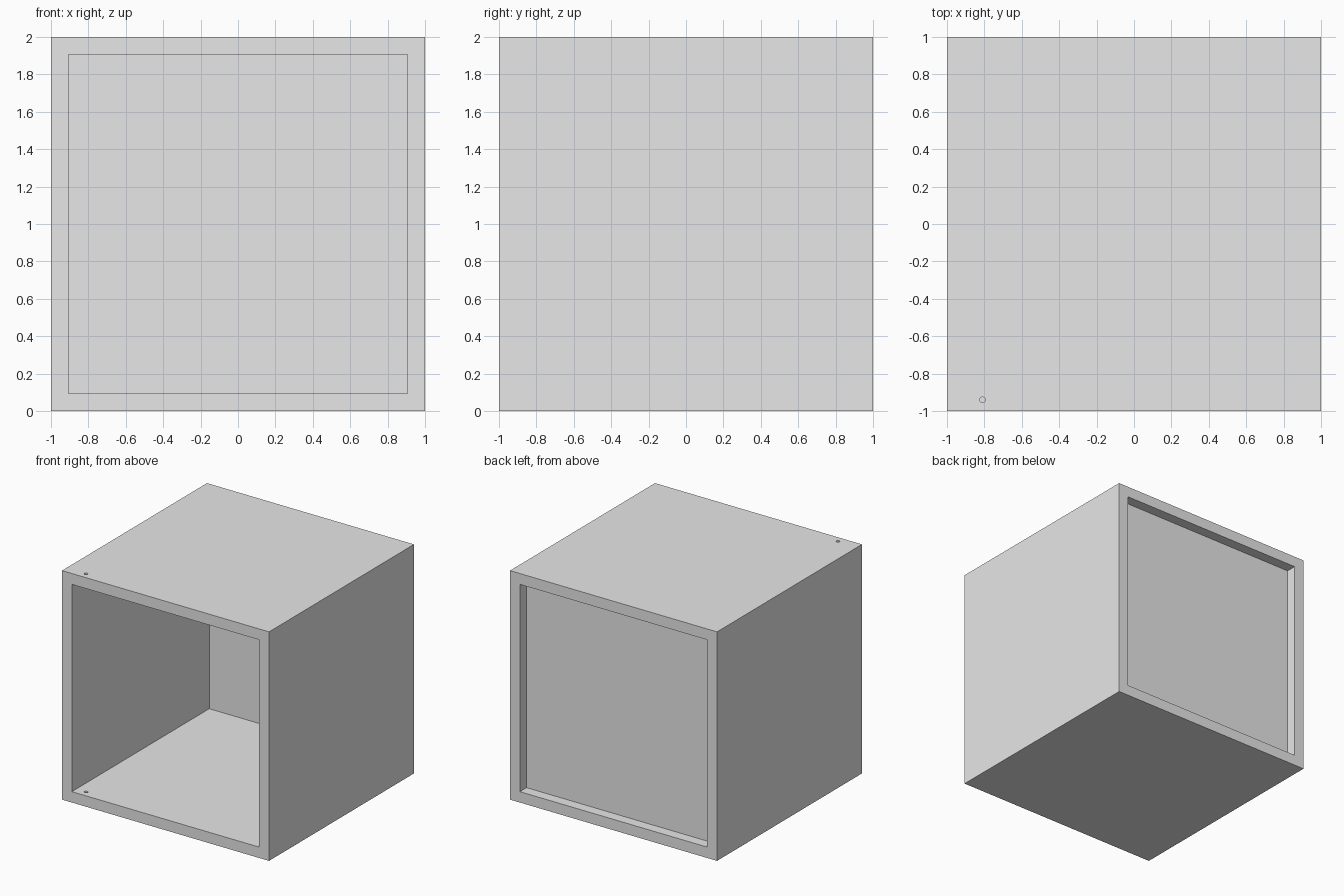
import bpy
from mathutils import Vector

cube = bpy.data.objects.get("Cube")
if cube:
    bpy.data.objects.remove(cube, do_unlink=True)

WALL = 0.095            # board thickness
INNER = 1 - WALL        # half width of the opening

grey = bpy.data.materials.new("light grey")
grey.use_nodes = True
colour = (0.8, 0.8, 0.8, 1)
grey.diffuse_color = colour
grey.node_tree.nodes["Principled BSDF"].inputs["Base Color"].default_value = colour


def box(name, centre, size):
    bpy.ops.mesh.primitive_cube_add(size=1, location=centre)
    ob = bpy.context.object
    ob.name = name
    ob.data.transform(ob.matrix_basis.inverted() @ ob.matrix_basis)
    for v in ob.data.vertices:
        v.co *= Vector(size)
    ob.data.materials.append(grey)
    return ob


def cut(target, cutter):
    mod = target.modifiers.new(cutter.name, 'BOOLEAN')
    mod.operation = 'DIFFERENCE'
    mod.solver = 'EXACT'
    mod.object = cutter
    cutter.hide_render = True
    cutter.hide_set(True)
    bpy.context.view_layer.objects.active = target
    bpy.ops.object.modifier_apply(modifier=mod.name)
    bpy.data.objects.remove(cutter, do_unlink=True)


# Cabinet shell, open from front to back
shell = box("cabinet_shell", (0, 0, 1), (2, 2, 2))
cut(shell, box("opening_cutter", (0, 0, 1), (2 * INNER, 3, 2 * INNER)))

# Hinge pin holes: through the top board, blind in the bottom board
for name, z, depth in (("top_pin", 2 - WALL / 2, 0.2), ("bottom_pin", WALL, 0.1)):
    bpy.ops.mesh.primitive_cylinder_add(vertices=24, radius=0.015, depth=depth,
                                        location=(-0.81, -0.94, z))
    pin = bpy.context.object
    pin.name = name + "_cutter"
    pin.data.materials.append(grey)
    cut(shell, pin)

# Thin back panel, set in from the rear edge
box("back_panel", (0, 0.902, 1), (2 * INNER, 0.012, 2 * INNER))
